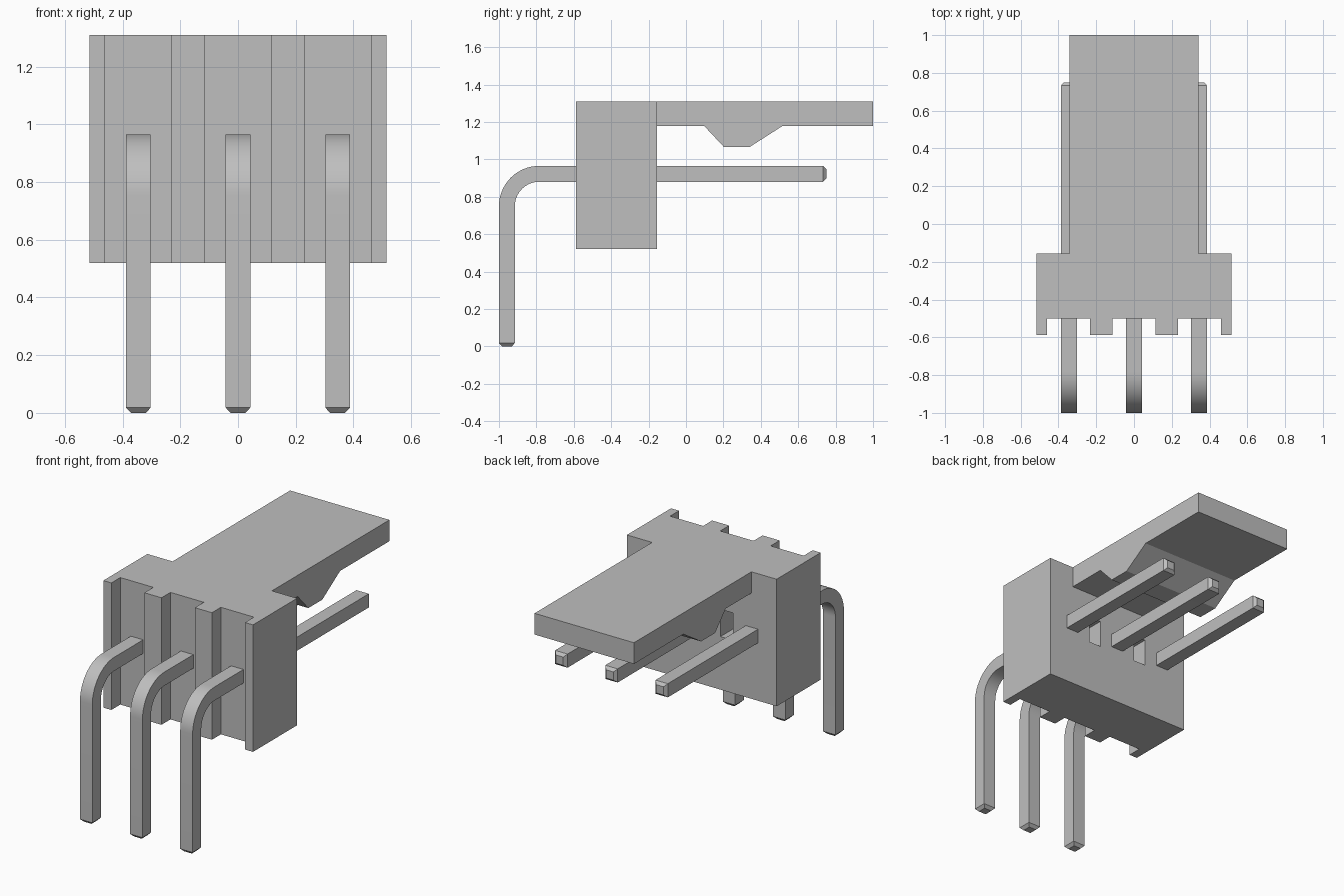
import bpy, bmesh, math
from mathutils import Vector

cube = bpy.data.objects.get("Cube")
if cube:
    bpy.data.objects.remove(cube, do_unlink=True)

grey = bpy.data.materials.new("plain grey")
grey.use_nodes = True
COLOUR = (0.52, 0.52, 0.52, 1)
grey.diffuse_color = COLOUR
grey.node_tree.nodes["Principled BSDF"].inputs["Base Color"].default_value = COLOUR


def finish(name, bm):
    bmesh.ops.recalc_face_normals(bm, faces=bm.faces[:])
    me = bpy.data.meshes.new(name)
    bm.to_mesh(me)
    bm.free()
    me.materials.append(grey)
    ob = bpy.data.objects.new(name, me)
    bpy.context.collection.objects.link(ob)
    return ob


def extrude(name, points, offset):
    """Prism from a flat outline pushed along offset."""
    bm = bmesh.new()
    face = bm.faces.new([bm.verts.new(p) for p in points])
    out = bmesh.ops.extrude_face_region(bm, geom=[face])
    moved = [v for v in out["geom"] if isinstance(v, bmesh.types.BMVert)]
    bmesh.ops.translate(bm, verts=moved, vec=offset)
    return finish(name, bm)


# Housing: ribbed front outline, mirrored in x and raised to full height
BACK, FLOOR, RIB, BOTTOM, TOP = -0.155, -0.5, -0.588, 0.52, 1.31
half = [(0.115, FLOOR), (0.115, RIB), (0.232, RIB), (0.232, FLOOR),
        (0.46, FLOOR), (0.46, RIB), (0.515, RIB), (0.515, BACK)]
outline = half + [(-x, y) for x, y in reversed(half)]
housing = extrude("housing", [(x, y, BOTTOM) for x, y in outline], (0, 0, TOP - BOTTOM))

# Blind slots in the back face, between the pins
for x in (-0.172, 0.172):
    w, z0, z1 = 0.043, 0.85, 1.02
    cutter = extrude("slot_cutter", [(x - w, 0, z0), (x + w, 0, z0), (x + w, 0, z1), (x - w, 0, z1)],
                     (0, -0.36, 0))
    cutter.hide_render = True
    mod = housing.modifiers.new("slot", "BOOLEAN")
    mod.operation = "DIFFERENCE"
    mod.solver = "EXACT"
    mod.object = cutter
    bpy.context.view_layer.objects.active = housing
    bpy.ops.object.modifier_apply(modifier=mod.name)
    bpy.data.objects.remove(cutter, do_unlink=True)

# Locking arm with its ramped catch underneath
arm = [(BACK, TOP), (1.0, TOP), (1.0, 1.178), (0.515, 1.178),
       (0.34, 1.066), (0.203, 1.066), (0.098, 1.178), (BACK, 1.178)]
extrude("locking_arm", [(-0.342, y, z) for y, z in arm], (0.684, 0, 0))

# Bent square pins with tapered tips
S, TIP, TAPER = 0.0425, 0.018, 0.6
PIN_Y, PIN_Z, R = -1 + S, 0.9225, 0.1725


def pin(name, x):
    # each station: y, z, angle of travel, section scale
    up, along = math.pi / 2, 0.0
    path = [(PIN_Y, 0, up, TAPER), (PIN_Y, TIP, up, 1)]
    for i in range(17):
        a = up * i / 16
        path.append((PIN_Y + R * (1 - math.cos(a)), PIN_Z - R + R * math.sin(a), up - a, 1))
    path += [(0.75 - TIP, PIN_Z, along, 1), (0.75, PIN_Z, along, TAPER)]
    bm = bmesh.new()
    rings = []
    for y, z, a, k in path:
        side = Vector((S * k, 0, 0))
        normal = Vector((0, -math.sin(a), math.cos(a))) * S * k
        c = Vector((x, y, z))
        rings.append([bm.verts.new(c + side * i + normal * j)
                      for i, j in ((-1, -1), (1, -1), (1, 1), (-1, 1))])
    for r, q in zip(rings, rings[1:]):
        for i in range(4):
            j = (i + 1) % 4
            bm.faces.new((r[i], r[j], q[j], q[i]))
    bm.faces.new(rings[0])
    bm.faces.new(rings[-1])
    return finish(name, bm)


pins = [pin(n, x) for n, x in (("right_pin", -0.345), ("middle_pin", 0), ("left_pin", 0.345))]
bpy.ops.object.select_all(action="DESELECT")
for p in pins:
    p.select_set(True)
bpy.context.view_layer.objects.active = pins[0]
bpy.ops.object.shade_smooth_by_angle(angle=math.radians(25))
